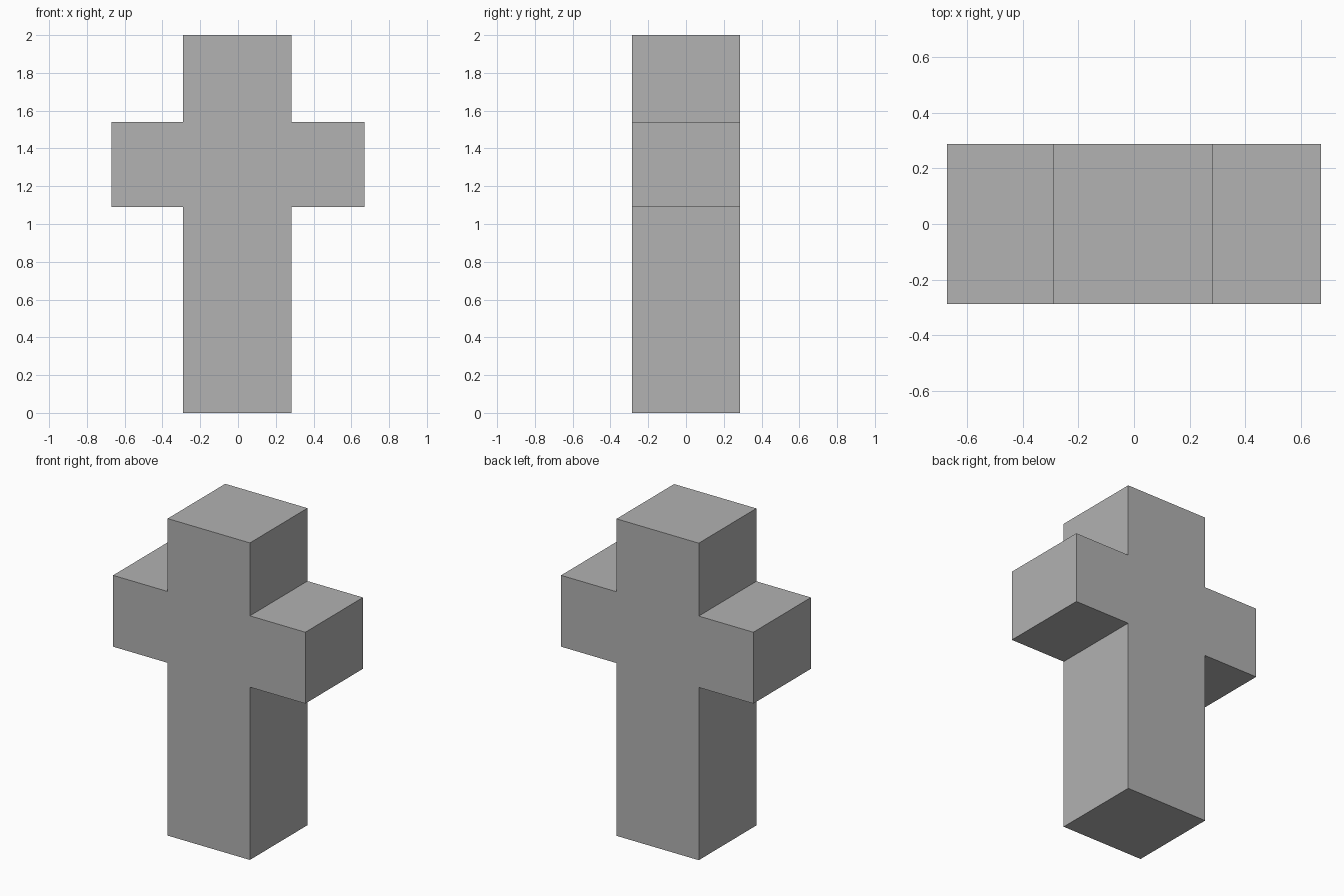
import bpy
import bmesh

cube = bpy.data.objects.get("Cube")
if cube:
    bpy.data.objects.remove(cube, do_unlink=True)

# Single plain grey
grey = bpy.data.materials.new("plain grey")
grey.use_nodes = True
colour = (0.445, 0.445, 0.445, 1.0)
grey.diffuse_color = colour
grey.node_tree.nodes["Principled BSDF"].inputs["Base Color"].default_value = colour

# Main dimensions
LEFT, RIGHT = -0.29, 0.284      # sides of the upright
ARM = 0.671                     # reach of the crossbar
ARM_LOW, ARM_HIGH = 1.09, 1.54  # crossbar underside and top
HEIGHT, HALF_DEPTH = 2.0, 0.287

# Cross outline in the x-z plane
outline = [
    (LEFT, 0), (RIGHT, 0),
    (RIGHT, ARM_LOW), (ARM, ARM_LOW), (ARM, ARM_HIGH), (RIGHT, ARM_HIGH),
    (RIGHT, HEIGHT), (LEFT, HEIGHT),
    (LEFT, ARM_HIGH), (-ARM, ARM_HIGH), (-ARM, ARM_LOW), (LEFT, ARM_LOW),
]

# Front face extruded straight back into one solid
bm = bmesh.new()
front = bm.faces.new([bm.verts.new((x, -HALF_DEPTH, z)) for x, z in outline])
result = bmesh.ops.extrude_face_region(bm, geom=[front], use_keep_orig=True)
back_verts = [g for g in result["geom"] if isinstance(g, bmesh.types.BMVert)]
bmesh.ops.translate(bm, verts=back_verts, vec=(0, 2 * HALF_DEPTH, 0))
bmesh.ops.recalc_face_normals(bm, faces=bm.faces)

mesh = bpy.data.meshes.new("cross_block")
bm.to_mesh(mesh)
bm.free()
mesh.materials.append(grey)
bpy.context.collection.objects.link(bpy.data.objects.new("cross_block", mesh))
